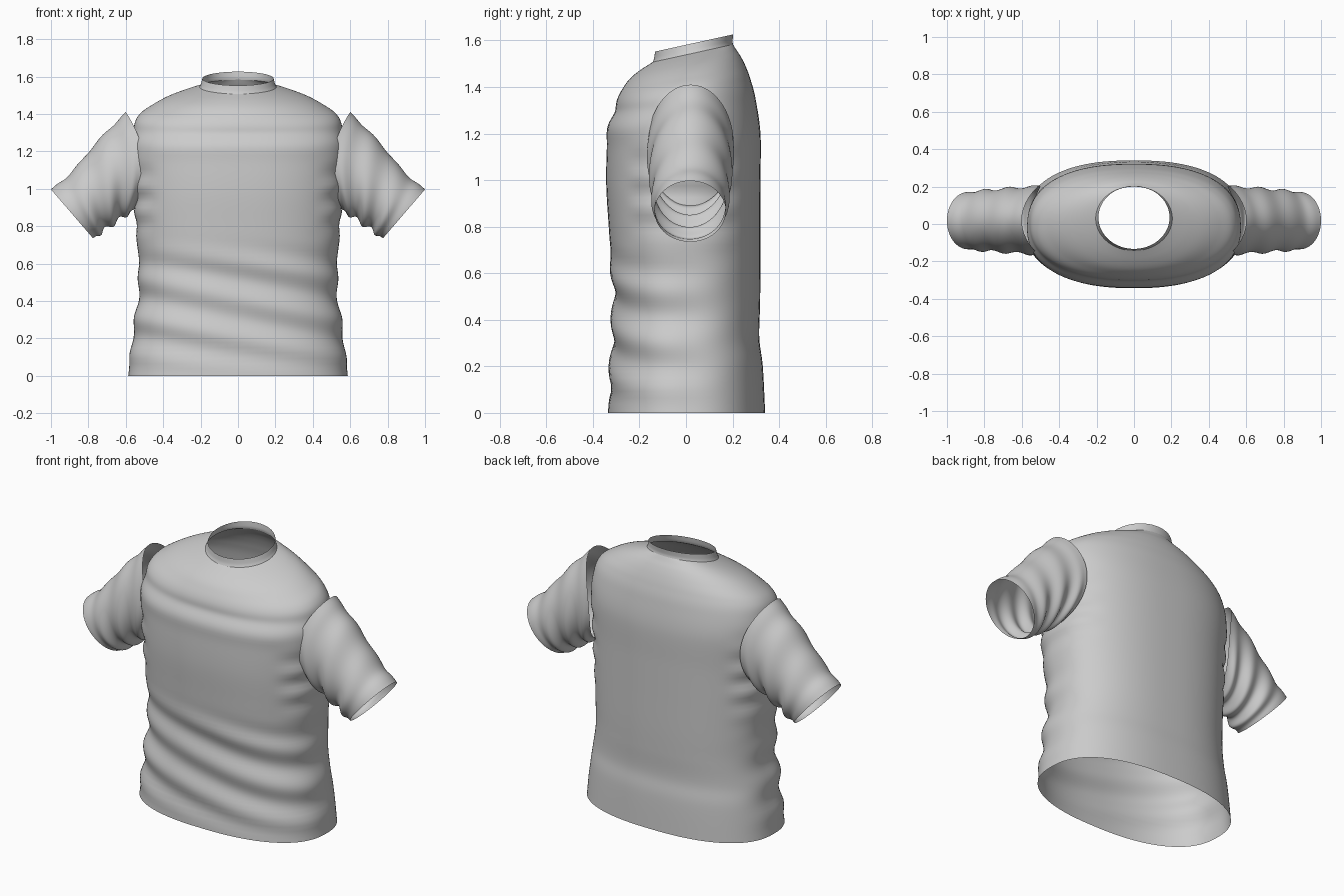
import bpy
import bmesh
from math import sin, cos, pi, exp
from mathutils import Vector

cube = bpy.data.objects.get("Cube")
if cube:
    bpy.data.objects.remove(cube, do_unlink=True)

cloth = bpy.data.materials.new("light_grey_cloth")
cloth.use_nodes = True
grey = (0.6, 0.6, 0.6, 1)
cloth.diffuse_color = grey
cloth.node_tree.nodes["Principled BSDF"].inputs["Base Color"].default_value = grey

SEGMENTS = 96


def smoothstep(low, high, value):
    t = min(max((value - low) / (high - low), 0), 1)
    return t * t * (3 - 2 * t)


def bump(value, centre, width):
    return exp(-((value - centre) / width) ** 2)


def power(value, exponent):
    return abs(value) ** exponent * (1 if value >= 0 else -1)


def resample(rows, steps):
    """Smooth spline through the rows of a profile."""
    rows = [Vector(r) for r in rows]
    out = []
    for i in range(len(rows) - 1):
        a, b = rows[i], rows[i + 1]
        before, after = rows[max(i - 1, 0)], rows[min(i + 2, len(rows) - 1)]
        for s in range(steps):
            t = s / steps
            out.append(a + (b - a) * t * t * (3 - 2 * t)
                       + (b - before) * 0.5 * t * (1 - t) ** 2
                       - (after - a) * 0.5 * t * t * (1 - t))
    return out + [rows[-1]]


def loft(name, rings):
    """Open tube of cloth through a list of closed rings."""
    bm = bmesh.new()
    loops = [[bm.verts.new(p) for p in ring] for ring in rings]
    for low, high in zip(loops, loops[1:]):
        for i in range(SEGMENTS):
            j = (i + 1) % SEGMENTS
            bm.faces.new((low[i], low[j], high[j], high[i]))
    mesh = bpy.data.meshes.new(name)
    bm.to_mesh(mesh)
    bm.free()
    mesh.materials.append(cloth)
    obj = bpy.data.objects.new(name, mesh)
    bpy.context.collection.objects.link(obj)
    bpy.ops.object.select_all(action="DESELECT")
    obj.select_set(True)
    bpy.context.view_layer.objects.active = obj
    bpy.ops.object.shade_smooth_by_angle(angle=pi / 4)


def body_fold(x, y, z):
    """Diagonal folds over the lower front, soft bands on the chest."""
    front = smoothstep(0.22, -0.15, y)
    lower = smoothstep(0, 0.15, z) * smoothstep(0.75, 0.55, z)
    fold = 0.011 * lower * sin(2 * pi * (z + 0.2 * x - 0.36) / 0.21)
    chest = 0.007 * (bump(z, 1.22, 0.05) - bump(z, 1.31, 0.04))
    side = smoothstep(0.4, 0.52, abs(x)) * bump(z, 0.95, 0.2)
    return front * (fold + chest) + 0.008 * side * sin(2 * pi * z / 0.14)


def body_ring(row):
    z, half, front, back = row
    blend = smoothstep(1.2, 1.55, z)
    exponent = 2 / (2.4 - 0.4 * blend)
    middle, depth = (front + back) / 2, (back - front) / 2
    ring = []
    for i in range(SEGMENTS):
        a = 2 * pi * i / SEGMENTS
        x, y = half * power(cos(a), exponent), middle + depth * power(sin(a), exponent)
        push = body_fold(x, y, z)
        # The neckline tips forward
        ring.append((x + push * cos(a), y + push * sin(a), z + 0.22 * blend * (y - 0.03)))
    return ring


# Torso: height, half width, front and back depth
torso = [(0, .587, -.335, .34), (.2, .565, -.322, .33), (.32, .548, -.318, .315),
         (.46, .53, -.312, .318), (.6, .533, -.318, .32), (.8, .545, -.332, .32),
         (1, .555, -.343, .32), (1.2, .568, -.335, .32), (1.33, .56, -.308, .299),
         (1.4, .528, -.292, .277), (1.45, .46, -.27, .256), (1.49, .385, -.242, .235),
         (1.52, .3, -.2, .216), (1.545, .205, -.143, .202)]
loft("torso", [body_ring(r) for r in resample(torso, 8)])

# Collar: short standing band
collar = [(1.545, .205, -.143, .202), (1.56, .198, -.137, .2), (1.588, .19, -.133, .203)]
loft("collar", [body_ring(r) for r in resample(collar, 5)])


def sleeve_ring(t, side):
    """Ring from the armhole (t = 0) to the cuff (t = 1)."""
    top = Vector((0.6, 0.02, 1.41)).lerp(Vector((1, 0.018, 1)), t)
    bottom = Vector((0.555, 0.02, 0.89)).lerp(Vector((0.775, 0.018, 0.735)), t)
    top.z -= 0.025 * bump(t, 0.72, 0.2)
    centre, up = (top + bottom) / 2, (top - bottom) / 2
    width = 0.185 - 0.032 * t
    ring = []
    for i in range(SEGMENTS):
        a = 2 * pi * i / SEGMENTS
        # Creases gather on the underside
        fade = smoothstep(0, 0.15, t) * smoothstep(1, 0.8, t)
        under = 0.35 + 0.65 * smoothstep(0.5, -0.8, cos(a))
        crease = 0.013 * fade * under * sin(2 * pi * (3 * t + 0.3 * cos(a)) + 0.5 * sin(a))
        p = centre + up * cos(a) + up.normalized() * crease * cos(a)
        p.y += (width + crease) * sin(a)
        # The armhole edge wraps around the torso
        p.x -= 0.075 * (1 - t) ** 2 * sin(a) ** 2
        p.x *= side
        ring.append(p)
    return ring if side < 0 else ring[::-1]


for name, side in (("left_sleeve", 1), ("right_sleeve", -1)):
    loft(name, [sleeve_ring(k / 40, side) for k in range(41)])
